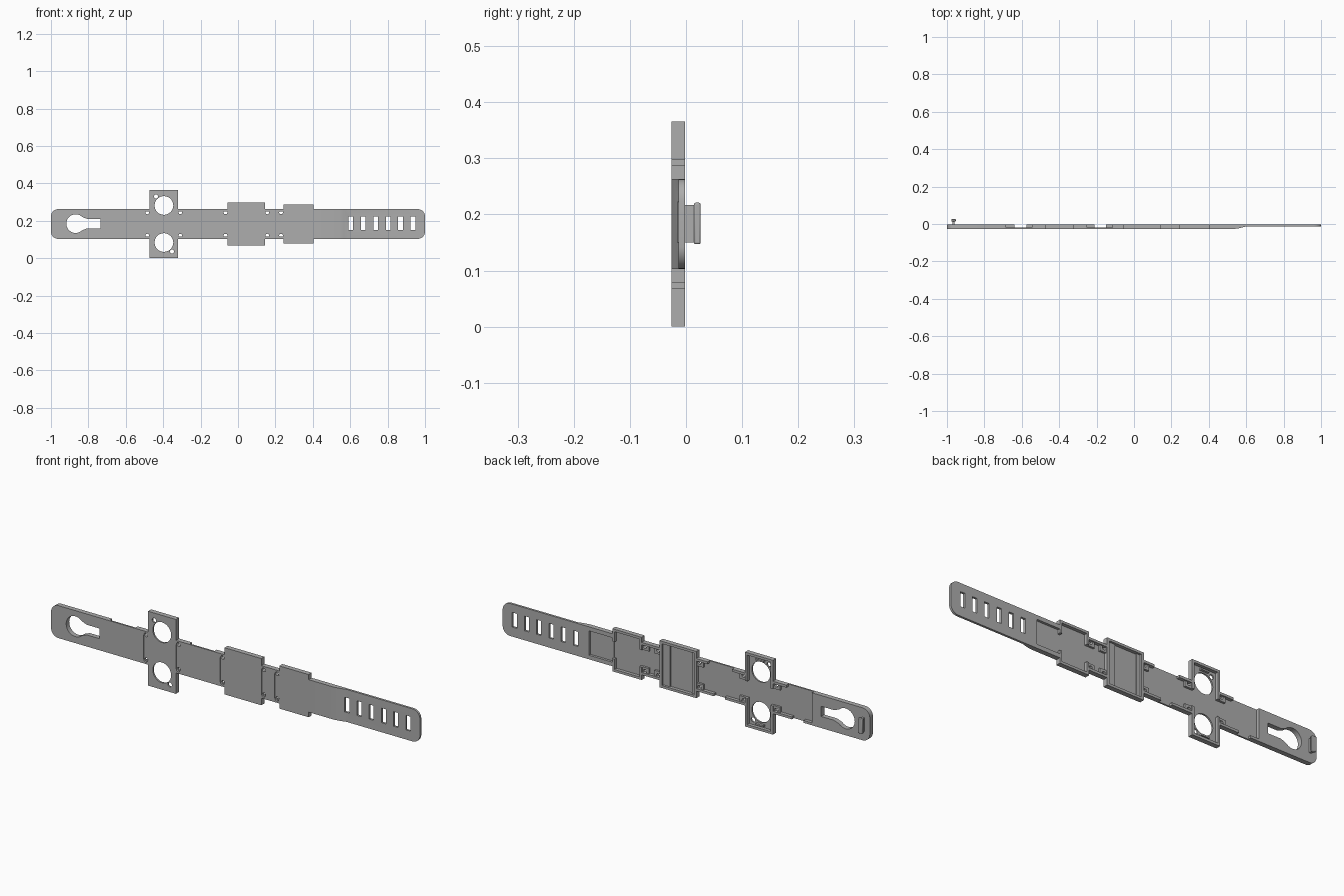
import bpy, bmesh
from math import sin, cos, pi, radians

cube = bpy.data.objects.get("Cube")
if cube:
    bpy.data.objects.remove(cube, do_unlink=True)

grey = bpy.data.materials.new("matte grey")
grey.use_nodes = True
COLOR = (0.42, 0.42, 0.42, 1)
grey.diffuse_color = COLOR
grey.node_tree.nodes["Principled BSDF"].inputs["Base Color"].default_value = COLOR

FRONT, BACK, MID = -0.026, -0.002, 0.183   # strap depth range, centre height
FLOOR = FRONT + 0.008                      # back of the thin floors
HALF = 0.08                                # half the strap width


def prism(name, pts, y0=FRONT, y1=BACK):
    """Extrude an outline in x, z along y."""
    bm = bmesh.new()
    face = bm.faces.new([bm.verts.new((x, y0, z)) for x, z in pts])
    ext = bmesh.ops.extrude_face_region(bm, geom=[face])
    bmesh.ops.translate(bm, vec=(0, y1 - y0, 0),
                        verts=[v for v in ext["geom"] if isinstance(v, bmesh.types.BMVert)])
    return finish(name, bm)


def finish(name, bm):
    bmesh.ops.recalc_face_normals(bm, faces=bm.faces)
    mesh = bpy.data.meshes.new(name)
    bm.to_mesh(mesh)
    bm.free()
    mesh.materials.append(grey)
    obj = bpy.data.objects.new(name, mesh)
    bpy.context.collection.objects.link(obj)
    return obj


def box(name, x0, x1, z0, z1, y0=FRONT, y1=BACK):
    return prism(name, [(x0, z0), (x1, z0), (x1, z1), (x0, z1)], y0, y1)


def arc(cx, cz, r, a0=0, a1=360, n=32):
    return [(cx + r * cos(radians(a0 + (a1 - a0) * i / n)),
             cz + r * sin(radians(a0 + (a1 - a0) * i / n))) for i in range(n + (a1 - a0 < 360))]


def hole(x, z, r, n=32):
    return prism("cutter", arc(x, z, r, n=n), -0.1, 0.1)


def cut(obj, cutters, operation="DIFFERENCE"):
    """Apply booleans and discard the cutters."""
    for c in cutters:
        mod = obj.modifiers.new("cut", "BOOLEAN")
        mod.operation, mod.solver, mod.object = operation, "EXACT", c
    graph = bpy.context.evaluated_depsgraph_get()
    mesh = bpy.data.meshes.new_from_object(obj.evaluated_get(graph))
    obj.modifiers.clear()
    obj.data = mesh
    for c in cutters:
        bpy.data.objects.remove(c, do_unlink=True)
    return obj


# Buckle end with rounded corners and a keyhole
R = 0.04
end = prism("buckle_end", [(-0.685, MID - HALF), (-0.685, MID + HALF)]
            + arc(-1 + R, MID + HALF - R, R, 90, 180, 8)
            + arc(-1 + R, MID - HALF + R, R, 180, 270, 8))
keyhole = prism("cutter", arc(-0.868, MID + 0.002, 0.05, 45, 315, 28)
                + [(-0.805, MID - 0.023), (-0.735, MID - 0.023),
                   (-0.735, MID + 0.027), (-0.805, MID + 0.027)], -0.1, 0.1)
cut(end, [keyhole])

# Fastening peg behind the buckle end
box("peg_stem", -0.971, -0.959, 0.15, 0.217, BACK, 0.016)
head = box("peg_head", -0.977, -0.953, 0.147, 0.221, 0.014, 0.026)
bevel = head.modifiers.new("soft edges", "BEVEL")
bevel.width, bevel.segments = 0.003, 2


# Thin links between the trays: floor, edge rims, hinge blocks and holes
def link(name, x0, x1, hinges, rims):
    floor = box(name + "_floor", x0, x1, MID - HALF, MID + HALF, FRONT, FLOOR)
    tools = []
    for hx in hinges:
        tools.append(box("cutter", hx - 0.012, hx + 0.012,
                         MID - 0.06, MID + 0.06, FRONT - 0.01, FRONT + 0.004))
        tools += [hole(hx, MID + s * 0.062, 0.01, 16) for s in (-1, 1)]
    cut(floor, tools)
    for side, a, b in rims:
        z = sorted((MID + side * (HALF - 0.012), MID + side * HALF))
        box(name + "_rim", a, b, *z, FLOOR, BACK)
    for hx in hinges:
        for s in (-1, 1):
            z = sorted((MID + s * 0.042, MID + s * (HALF - 0.012)))
            block = box(name + "_hinge_block", max(x0, hx - 0.022), min(x1, hx + 0.022),
                        *z, FLOOR, BACK - 0.006)
            cut(block, [hole(hx, MID + s * 0.062, 0.01, 16)])


link("buckle_link", -0.685, -0.472, [-0.485],
     [(1, -0.545, -0.472), (-1, -0.685, -0.64), (-1, -0.575, -0.472)])
link("long_link", -0.32, -0.055, [-0.308, -0.067],
     [(1, -0.32, -0.25), (1, -0.115, -0.055), (-1, -0.32, -0.21), (-1, -0.15, -0.055)])
link("short_link", 0.145, 0.243, [0.157, 0.23],
     [(s, 0.145, 0.243) for s in (-1, 1)])


# Open-backed trays with a raised rim
def tray(name, x0, x1, half, openings, extra=()):
    w = 0.012
    obj = box(name, x0, x1, MID - half, MID + half)
    tools = [box("cutter", x0 + w, x1 - w, MID - half + w, MID + half - w, FLOOR, 0.1)]
    for side in openings:
        a, b = (x0 - 0.1, x0 + 0.05) if side < 0 else (x1 - 0.05, x1 + 0.1)
        tools.append(box("cutter", a, b, MID - 0.042, MID + 0.042, FLOOR, 0.1))
    return cut(obj, tools + list(extra))


SX = -0.396
tray("sensor_tray", -0.472, -0.32, 0.183, (-1, 1),
     [hole(SX, MID + s * 0.099, 0.05) for s in (-1, 1)]
     + [hole(SX + s * 0.043, MID - s * 0.147, 0.011, 16) for s in (-1, 1)])
for s in (-1, 1):
    # clip bars at the ends of the sensor tray
    z = sorted((MID + s * 0.155, MID + s * 0.163))
    box("sensor_clip", SX - 0.022, SX + 0.022, *z, FLOOR, BACK - 0.004)

tray("main_tray", -0.055, 0.145, 0.115, ())
box("main_tray_ledge", 0.095, 0.133, MID - 0.103, MID + 0.103, FLOOR, FLOOR + 0.006)
box("main_tray_ledge", -0.043, -0.025, MID - 0.103, MID + 0.103, FLOOR, FLOOR + 0.006)
tray("battery_tray", 0.243, 0.403, 0.105, (-1, 1))

# Tapered tail with a shallow pocket and adjustment slots
bm = bmesh.new()
profile = [(0.403, FRONT), (0.54, FRONT), (0.565, -0.022), (0.6, -0.013),
           (1, -0.013), (1, BACK), (0.403, BACK)]
side = bm.faces.new([bm.verts.new((x, y, MID - HALF)) for x, y in profile])
ext = bmesh.ops.extrude_face_region(bm, geom=[side])
bmesh.ops.translate(bm, vec=(0, 0, 2 * HALF),
                    verts=[v for v in ext["geom"] if isinstance(v, bmesh.types.BMVert)])
tail = finish("tail", bm)
outline = prism("cutter", [(0.3, MID + HALF + 0.0001), (0.3, MID - HALF - 0.0001)]
                + arc(1 - R, MID - HALF + R, R, -90, 0, 8)
                + arc(1 - R, MID + HALF - R, R, 0, 90, 8), -0.1, 0.1)
cut(tail, [outline], "INTERSECT")
slots = [box("cutter", x - 0.0125, x + 0.0125, 0.15, 0.222, -0.1, 0.1)
         for x in [0.603 + 0.0665 * i for i in range(6)]]
pocket = box("cutter", 0.39, 0.53, MID - 0.06, MID + 0.06, FLOOR + 0.004, 0.1)
cut(tail, slots + [pocket])

# Smooth the round holes and corners, keep the edges crisp
bpy.ops.object.select_all(action="DESELECT")
for obj in bpy.context.collection.objects:
    if obj.type == "MESH" and grey.name in obj.data.materials:
        obj.select_set(True)
        bpy.context.view_layer.objects.active = obj
bpy.ops.object.shade_smooth_by_angle(angle=radians(30))
